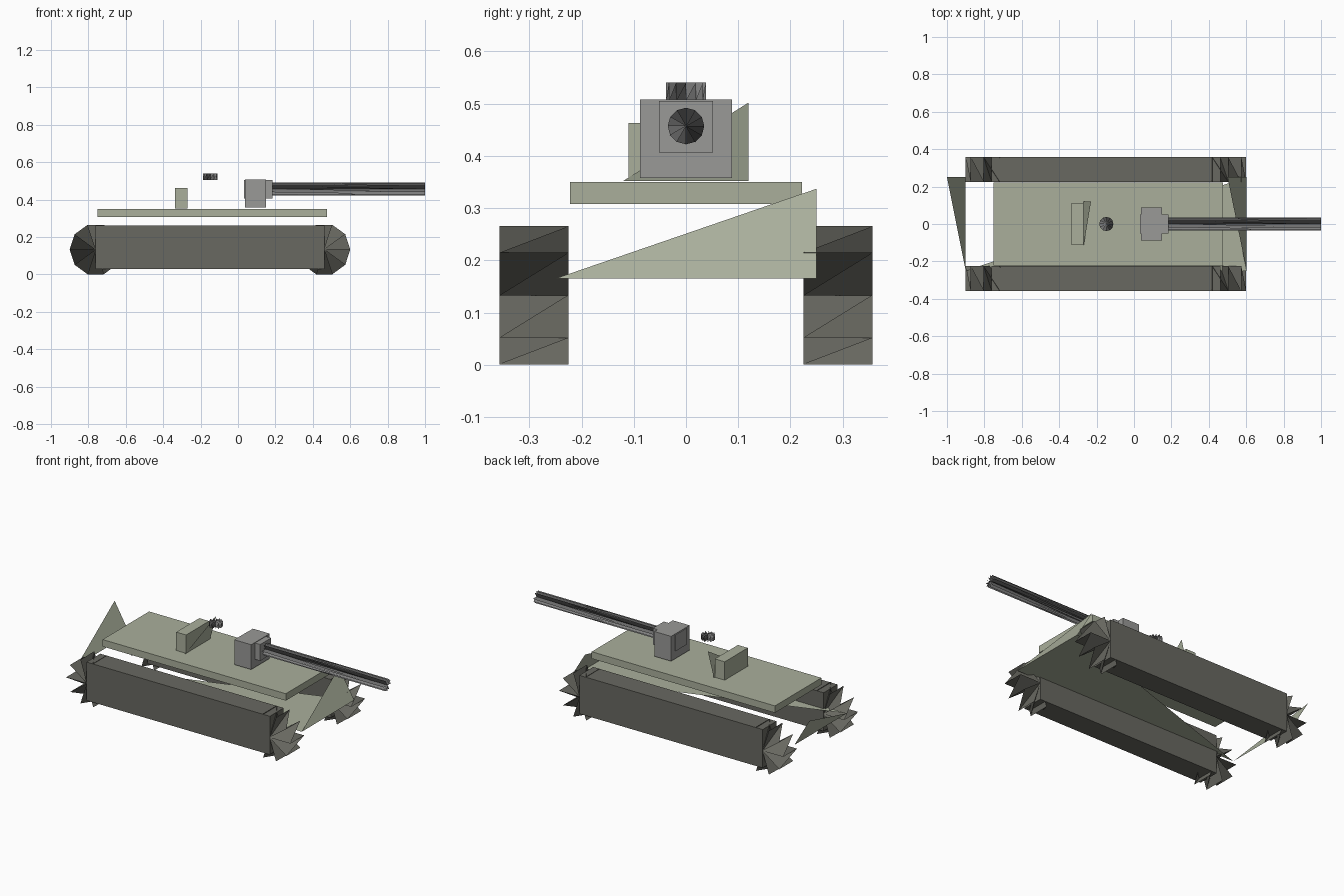
import bpy, bmesh, math
from mathutils import Vector

if "Cube" in bpy.data.objects:
    bpy.data.objects.remove(bpy.data.objects["Cube"])


def material(name, rgb):
    m = bpy.data.materials.new(name)
    m.diffuse_color = (*rgb, 1)
    m.use_nodes = True
    m.node_tree.nodes["Principled BSDF"].inputs["Base Color"].default_value = m.diffuse_color
    return m


OLIVE = material("olive_paint", (0.40, 0.43, 0.33))
DARK = material("track_rubber", (0.14, 0.14, 0.12))
STEEL = material("steel", (0.32, 0.32, 0.31))
GUN = material("gun_metal", (0.20, 0.20, 0.20))


def finish(name, bm, mat):
    me = bpy.data.meshes.new(name)
    bm.to_mesh(me)
    bm.free()
    ob = bpy.data.objects.new(name, me)
    me.materials.append(mat)
    bpy.context.collection.objects.link(ob)
    return ob


def box(name, x, y, z, mat):
    bm = bmesh.new()
    bmesh.ops.create_cube(bm, size=1)
    for v in bm.verts:
        v.co = [(r[0] + r[1]) / 2 + c * (r[1] - r[0])
                for c, r in zip(v.co, (x, y, z))]
    return finish(name, bm, mat)


def plate(name, points, mat):
    bm = bmesh.new()
    bm.faces.new([bm.verts.new(p) for p in points])
    return finish(name, bm, mat)


def star_cylinder(name, start, end, u, w, radius, sides, mat):
    """Toothed cylinder: the rim zigzags between both ends, with a fan to each centre."""
    bm = bmesh.new()
    start, end, u, w = map(Vector, (start, end, u, w))
    rim = []
    for i in range(sides):
        a = math.tau * i / sides
        spoke = (u * math.cos(a) + w * math.sin(a)) * radius
        rim += [bm.verts.new(end + spoke), bm.verts.new(start + spoke)]
    for centre in (start, end):
        c = bm.verts.new(centre)
        for i in range(len(rim)):
            bm.faces.new((c, rim[i], rim[(i + 1) % len(rim)]))
    return finish(name, bm, mat)


# Tracks with a toothed wheel at each end
for side, y0, y1 in (("front", -0.357, -0.225), ("back", 0.225, 0.357)):
    box(side + "_track", (-0.763, 0.463), (y0, y1), (0.03, 0.262), DARK)
    for end, x in (("rear", -0.761), ("nose", 0.461)):
        star_cylinder(f"{side}_{end}_wheel", (x, y0, 0.133), (x, y1, 0.133),
                      (1, 0, 0), (0, 0, 1), 0.139, 10, DARK)

# Hull: open triangular plates below a flat deck
plate("hull_floor", [(-0.9, -0.25, 0.165), (0.602, 0.25, 0.165), (0.602, -0.25, 0.165)], OLIVE)
plate("hull_nose", [(0.602, -0.25, 0.165), (0.602, 0.25, 0.165), (0.5, 0.25, 0.337)], OLIVE)
plate("hull_tail", [(-0.9, -0.25, 0.165), (-1.0, 0.25, 0.337), (-0.9, 0.25, 0.165)], OLIVE)
box("deck", (-0.75, 0.475), (-0.222, 0.222), (0.308, 0.35), OLIVE)

# Turret pieces
plate("turret_back_plate", [(-0.27, -0.12, 0.352), (-0.23, 0.12, 0.502), (-0.27, 0.12, 0.352)], OLIVE)
box("turret_stowage_box", (-0.336, -0.27), (-0.11, 0.11), (0.352, 0.463), OLIVE)
star_cylinder("hatch", (-0.148, 0, 0.505), (-0.148, 0, 0.54),
              (1, 0, 0), (0, 1, 0), 0.038, 12, GUN)

# Gun
box("gun_mount", (0.038, 0.15), (-0.088, 0.088), (0.358, 0.508), STEEL)
box("gun_collar", (0.033, 0.185), (-0.052, 0.052), (0.406, 0.505), STEEL)
star_cylinder("gun_barrel", (0.18, 0, 0.457), (1.0, 0, 0.457),
              (0, 1, 0), (0, 0, 1), 0.035, 12, GUN)
